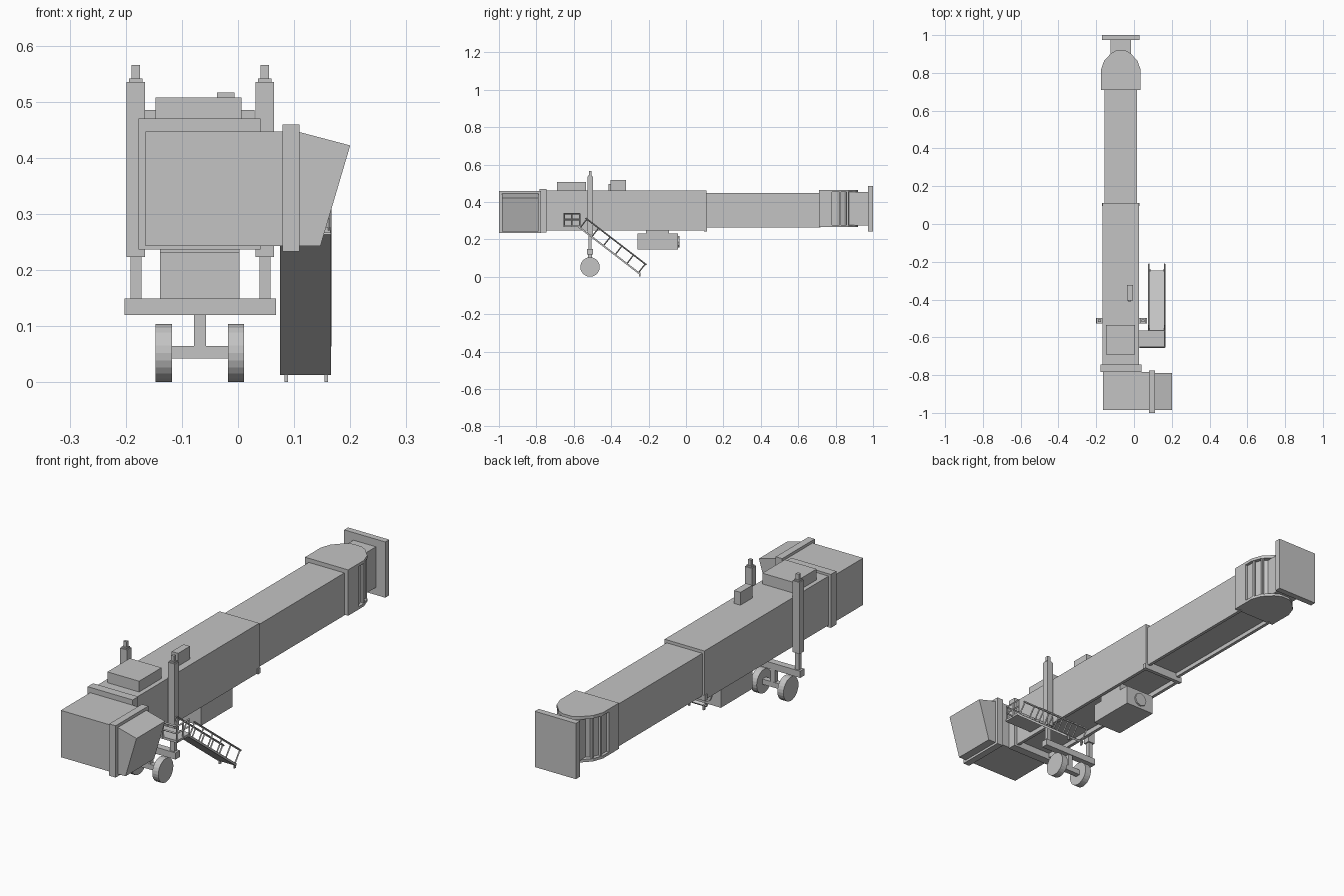
import bpy, bmesh, math
from mathutils import Vector

old = bpy.data.objects.get("Cube")
if old:
    bpy.data.objects.remove(old, do_unlink=True)

GREY = (0.55, 0.55, 0.55, 1)
mat = bpy.data.materials.new("plain_grey")
mat.use_nodes = True
mat.diffuse_color = GREY
mat.node_tree.nodes["Principled BSDF"].inputs["Base Color"].default_value = GREY


def finish(name, bm):
    bmesh.ops.recalc_face_normals(bm, faces=bm.faces)
    mesh = bpy.data.meshes.new(name)
    bm.to_mesh(mesh)
    bm.free()
    mesh.materials.append(mat)
    obj = bpy.data.objects.new(name, mesh)
    bpy.context.collection.objects.link(obj)
    return obj


def box(name, x, y, z):
    """Box from (min, max) pairs."""
    bm = bmesh.new()
    bmesh.ops.create_cube(bm, size=1)
    for v in bm.verts:
        v.co = [(a + b) / 2 + c * (b - a) for c, (a, b) in zip(v.co, (x, y, z))]
    return finish(name, bm)


def prism(name, points, offset):
    """Extrude a closed 3D outline along an offset."""
    bm = bmesh.new()
    face = bm.faces.new([bm.verts.new(p) for p in points])
    ext = bmesh.ops.extrude_face_region(bm, geom=[face])
    bmesh.ops.translate(bm, vec=offset,
                        verts=[g for g in ext["geom"] if isinstance(g, bmesh.types.BMVert)])
    return finish(name, bm)


def cylinder(name, centre, radius, depth, axis, sides):
    bm = bmesh.new()
    bmesh.ops.create_cone(bm, cap_ends=True, segments=sides,
                          radius1=radius, radius2=radius, depth=depth)
    turn = Vector((0, 0, 1)).rotation_difference(Vector(axis)).to_matrix()
    for v in bm.verts:
        v.co = turn @ v.co + Vector(centre)
    return finish(name, bm)


def bar(name, a, b, t=0.006):
    """Thin square rod between two points."""
    a, b = Vector(a), Vector(b)
    return cylinder(name, (a + b) / 2, t * 0.7, (b - a).length, b - a, 4)


MID = -0.07  # centre line of the tunnels

# Telescoping tunnels with bottom edge rails
for name, half, y, z, drop in (("outer_tunnel", 0.096, (-0.76, 0.11), (0.267, 0.46), 0.021),
                               ("inner_tunnel", 0.086, (0.1, 0.72), (0.28, 0.447), 0.018)):
    box(name, (MID - half, MID + half), y, z)
    for s in (-1, 1):
        edge = sorted((MID + s * half, MID + s * (half - 0.014)))
        box(name + "_rail", edge, y, (z[0] - drop, z[0]))
box("tunnel_end_beam", (MID - 0.1, MID + 0.1), (0.095, 0.112), (0.243, 0.267))

# Cab with its collars and slanted canopy
box("cab_collar", (-0.177, 0.04), (-0.783, -0.745), (0.237, 0.47))
box("cab", (-0.165, 0.085), (-0.985, -0.783), (0.243, 0.447))
box("canopy_collar", (0.079, 0.11), (-1, -0.775), (0.233, 0.459))
prism("canopy", [(x, -0.985, z) for x, z in
                 ((0.105, 0.447), (0.2, 0.422), (0.147, 0.243), (0.105, 0.243))],
      (0, 0.197, 0))

# Roof units
box("roof_unit", (-0.147, 0.006), (-0.69, -0.535), (0.455, 0.507))
box("roof_cabinet", (-0.037, -0.006), (-0.404, -0.322), (0.455, 0.516))
box("roof_cabinet_box", (-0.03, -0.018), (-0.414, -0.4), (0.455, 0.497))

# Rounded rear rotunda: outline mirrored about the centre line
half = [(0.104, 0.71), (0.104, 0.82), (0.088, 0.865), (0.05, 0.905), (0.022, 0.92)]
outline = half + [(-x, y) for x, y in reversed(half)]


def rotunda(name, scale, z0, z1):
    prism(name, [(MID + x * scale, 0.71 + (y - 0.71) * scale, z0) for x, y in outline],
          (0, 0, z1 - z0))


rotunda("rotunda_roof", 1, 0.452, 0.465)
rotunda("rotunda_floor", 1, 0.265, 0.277)
rotunda("rotunda_core", 0.88, 0.27, 0.46)
box("rotunda_wall", (MID - 0.104, MID + 0.104), (0.71, 0.78), (0.266, 0.464))
for s in (-1, 1):
    for x, y in ((0.094, 0.825), (0.079, 0.863), (0.05, 0.893)):
        box("rotunda_post", (MID + s * x - 0.005, MID + s * x + 0.005),
            (y - 0.005, y + 0.005), (0.27, 0.46))
box("throat", (MID - 0.054, MID + 0.054), (0.86, 0.98), (0.275, 0.452))
box("end_plate", (MID - 0.099, MID + 0.099), (0.973, 1), (0.242, 0.485))

# Lift columns
Y = -0.513
for s in (-1, 1):
    cx = -0.067 + s * 0.115

    def section(w, z):
        return (cx - w, cx + w), (Y - w * 0.9, Y + w * 0.9), z
    box("lift_column", *section(0.0165, (0.223, 0.535)))
    box("lift_cap", *section(0.012, (0.535, 0.541)))
    box("lift_screw", *section(0.0075, (0.541, 0.565)))
    box("lift_piston", *section(0.01, (0.14, 0.223)))

# Wheel carriage
box("cross_beam", (-0.202, 0.068), (Y - 0.015, Y + 0.015), (0.12, 0.149))
box("swivel_post", (-0.078, -0.057), (Y - 0.011, Y + 0.011), (0.06, 0.12))
box("axle", (-0.118, -0.018), (Y - 0.012, Y + 0.012), (0.042, 0.065))
for s in (-1, 1):
    cylinder("wheel", (-0.068 + s * 0.0645, Y, 0.052), 0.052, 0.029, (1, 0, 0), 24)

# Underslung machine box
box("machine_box", (-0.139, 0.003), (-0.26, -0.042), (0.147, 0.232))
box("machine_mount", (-0.139, 0.003), (-0.215, -0.09), (0.23, 0.268))
cylinder("machine_vent", (-0.068, -0.042, 0.187), 0.03, 0.014, (0, 1, 0), 8)

# Service landing
box("landing", (0.02, 0.165), (-0.655, -0.565), (0.266, 0.276))
corners = [(0.162, -0.568), (0.162, -0.61), (0.162, -0.652), (0.095, -0.652), (0.03, -0.652)]
for x, y in corners:
    bar("landing_post", (x, y, 0.27), (x, y, 0.338))
for h in (0.306, 0.337):
    for (x0, y0), (x1, y1) in zip(corners, corners[1:]):
        bar("landing_rail", (x0, y0, h), (x1, y1, h))

# Stair flight with handrails on both sides
top, foot = Vector((0, -0.57, 0.27)), Vector((0, -0.245, 0.02))
run = foot - top
up = Vector((0, -run.z, run.y)).normalized()
lower = [top, foot, foot - up * 0.009, top - up * 0.009]
prism("stair_flight", [p + Vector((0.075, 0, 0)) for p in lower], (0.091, 0, 0))
for x in (0.079, 0.162):
    side = Vector((x, 0, 0))
    bar("stair_handrail", side + top + up * 0.055, side + foot + up * 0.055)
    for i in range(6):
        p = side + top + run * (0.02 + 0.192 * i)
        bar("stair_post", p, p + up * 0.055, 0.005)
for x in (0.086, 0.157):
    box("stair_foot", (x - 0.003, x + 0.003), (-0.252, -0.242), (0, 0.022))
